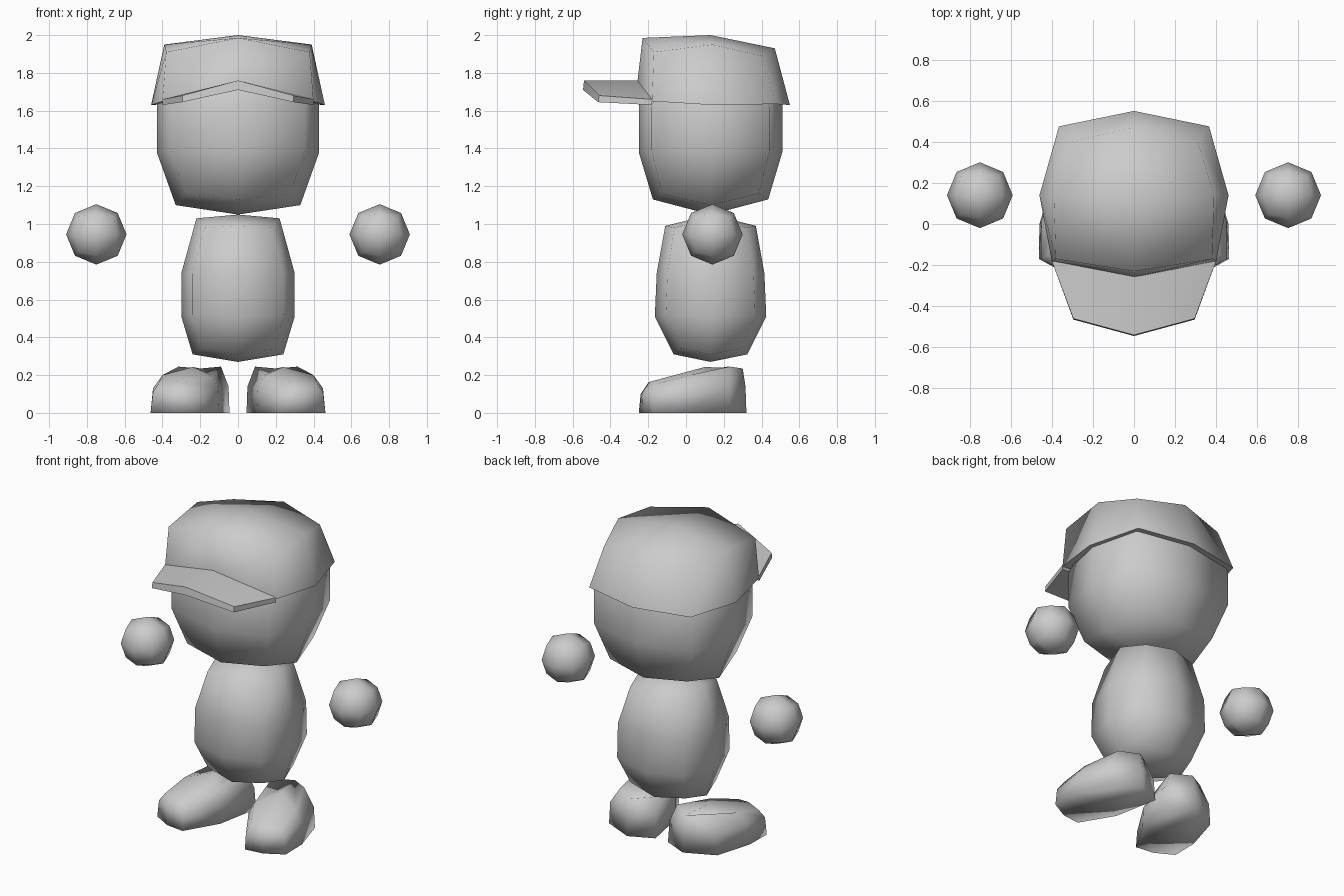
import bpy, bmesh
from mathutils import Vector

if "Cube" in bpy.data.objects:
    bpy.data.objects.remove(bpy.data.objects["Cube"])

grey = bpy.data.materials.new("plain grey")
grey.diffuse_color = (0.6, 0.6, 0.6, 1)
grey.use_nodes = True
grey.node_tree.nodes["Principled BSDF"].inputs["Base Color"].default_value = grey.diffuse_color


def finish(name, bm):
    bmesh.ops.recalc_face_normals(bm, faces=bm.faces)
    me = bpy.data.meshes.new(name)
    bm.to_mesh(me)
    bm.free()
    me.materials.append(grey)
    for p in me.polygons:
        p.use_smooth = True
    ob = bpy.data.objects.new(name, me)
    bpy.context.collection.objects.link(ob)
    return ob


def ring(hx, hy, k, zx, zy, zc, cy=0.13):
    """Eight points: four side middles and four corners, starting at the front."""
    a, b = hx * k, hy * k
    pts = [(0, -hy, zy), (a, -b, zc), (hx, 0, zx), (a, b, zc),
           (0, hy, zy), (-a, b, zc), (-hx, 0, zx), (-a, -b, zc)]
    return [(x, y + cy, z) for x, y, z in pts]


def loft(name, rings, bottom=None, top=None):
    """Join rings of eight with quads; each end closes with four quads round a centre."""
    bm = bmesh.new()
    rows = [[bm.verts.new(p) for p in r] for r in rings]
    for r, s in zip(rows, rows[1:]):
        for i in range(8):
            j = (i + 1) % 8
            bm.faces.new((r[i], r[j], s[j], s[i]))
    for row, centre in ((rows[0], bottom), (rows[-1], top)):
        if centre:
            c = bm.verts.new(centre)
            for i in range(0, 8, 2):
                bm.faces.new((row[i], row[(i + 1) % 8], row[(i + 2) % 8], c))
    return finish(name, bm)


def mirrored(pts):
    return [(-x, y, z) for x, y, z in pts]


# Head
loft("head", [ring(0.33, 0.305, 0.84, 1.10, 1.13, 1.16),
              ring(0.43, 0.38, 0.82, 1.38, 1.38, 1.39),
              ring(0.43, 0.38, 0.82, 1.63, 1.63, 1.62),
              ring(0.34, 0.30, 0.84, 1.87, 1.87, 1.82)],
     (0, 0.13, 1.05), (0, 0.13, 1.92))

# Body
loft("body", [ring(0.24, 0.195, 0.82, 0.31, 0.31, 0.34),
              ring(0.30, 0.295, 0.80, 0.51, 0.51, 0.52),
              ring(0.30, 0.285, 0.80, 0.74, 0.74, 0.74),
              ring(0.22, 0.24, 0.80, 1.03, 0.99, 0.98)],
     (0, 0.13, 0.27), (0, 0.13, 1.05))

# Hands: a cube with each side split in four, rounded to a ball
r, e, c = 0.16, 0.16 * 0.7071, 0.16 * 0.5774
for side, label in ((-1, "left"), (1, "right")):
    hand = loft(label + "_hand",
                [ring(e, e, c / e, -e, -e, -c, 0), ring(r, r, 0.7071, 0, 0, 0, 0),
                 ring(e, e, c / e, e, e, c, 0)], (0, 0, -r), (0, 0, r))
    hand.location = (0.75 * side, 0.14, 0.945)

# Shoes: toes turned outwards, sloping down to the front
sole = [(.345, -.235, 0), (.463, -.17, 0), (.46, 0, 0), (.39, .235, 0),
        (.20, .32, 0), (.045, .25, 0), (.10, -.04, 0), (.225, -.25, 0)]
middle = [(.34, -.23, .11), (.45, -.17, .11), (.45, .01, .13), (.385, .23, .14),
          (.20, .315, .14), (.05, .24, .14), (.105, -.04, .13), (.225, -.24, .10)]
upper = [(.32, -.19, .165), (.42, -.15, .155), (.40, .02, .20), (.315, .23, .245),
         (.20, .30, .235), (.09, .22, .245), (.145, -.04, .20), (.235, -.20, .16)]
loft("right_shoe", [sole, middle, upper], (.25, .04, 0), (.24, .10, .243))
loft("left_shoe", [mirrored(sole), mirrored(middle), mirrored(upper)],
     (-.25, .04, 0), (-.24, .10, .243))

# Cap crown, with a separate underside so the rim stays crisp
rim = [(0, -.26, 1.73), (.40, -.18, 1.65), (.46, .14, 1.63), (.365, .475, 1.635),
       (0, .55, 1.63), (-.365, .475, 1.635), (-.46, .14, 1.63), (-.40, -.18, 1.65)]
crown = [(0, -.23, 1.985), (.38, -.17, 1.91), (.39, .14, 1.95), (.31, .40, 1.89),
         (0, .47, 1.93), (-.31, .40, 1.89), (-.39, .14, 1.95), (-.38, -.17, 1.91)]
loft("cap_crown", [rim, crown], None, (0, .13, 2.0))
inner = [(x * 0.9, 0.13 + (y - 0.13) * 0.88, z + 0.005) for x, y, z in rim]
loft("cap_underside", [rim, inner])

# Visor: a folded plate with a ridge along the middle
bm = bmesh.new()
top = [(-.40, -.18, 1.66), (0, -.25, 1.76), (.40, -.18, 1.66),
       (-.295, -.46, 1.68), (0, -.54, 1.76), (.295, -.46, 1.68)]
low = [(-.40, -.18, 1.63), (0, -.24, 1.71), (.40, -.18, 1.63),
       (-.295, -.465, 1.645), (0, -.545, 1.71), (.295, -.465, 1.645)]
t, b = [[bm.verts.new(p) for p in row] for row in (top, low)]
for row in (t, b):
    bm.faces.new((row[0], row[1], row[4], row[3]))
    bm.faces.new((row[1], row[2], row[5], row[4]))
edge = (0, 3, 4, 5, 2, 1)
for i, j in zip(edge, edge[1:] + edge[:1]):
    bm.faces.new((t[i], t[j], b[j], b[i]))
visor = finish("cap_visor", bm)
bpy.context.view_layer.objects.active = visor
visor.select_set(True)
bpy.ops.object.shade_smooth_by_angle(angle=0.9)
